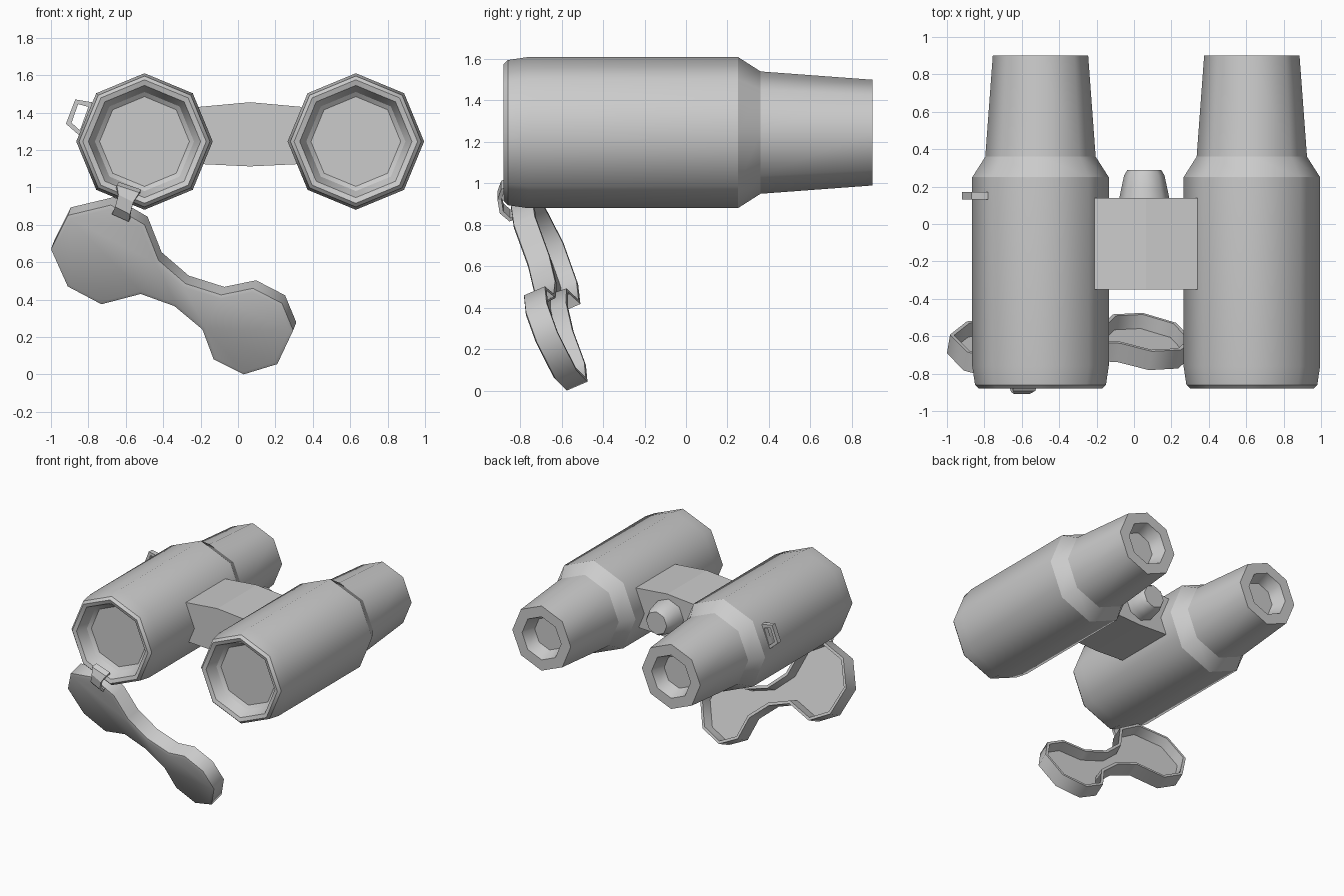
import bpy, bmesh, math
from mathutils import Vector

if "Cube" in bpy.data.objects:
    bpy.data.objects.remove(bpy.data.objects["Cube"], do_unlink=True)

grey = bpy.data.materials.new("plain grey")
grey.use_nodes = True
grey.diffuse_color = (0.6, 0.6, 0.6, 1)
grey.node_tree.nodes["Principled BSDF"].inputs["Base Color"].default_value = (0.6, 0.6, 0.6, 1)


def finish(name, bm, smooth=False, sharp_test=None):
    bmesh.ops.recalc_face_normals(bm, faces=bm.faces[:])
    for f in bm.faces:
        f.smooth = smooth
    if sharp_test:
        for e in bm.edges:
            e.smooth = not sharp_test(e)
    mesh = bpy.data.meshes.new(name)
    bm.to_mesh(mesh)
    bm.free()
    mesh.materials.append(grey)
    obj = bpy.data.objects.new(name, mesh)
    bpy.context.collection.objects.link(obj)
    return obj


def lathe(name, cx, cz, profile, sides=8):
    """Closed turned solid along y; profile is a list of (radius, y)."""
    bm = bmesh.new()
    rings = []
    for r, y in profile:
        angles = [math.tau * i / sides for i in range(sides)]
        rings.append([bm.verts.new((cx + r * math.cos(a), y, cz + r * math.sin(a))) for a in angles])
    for a, b in zip(rings, rings[1:]):
        for i in range(sides):
            j = (i + 1) % sides
            bm.faces.new((a[i], a[j], b[j], b[i]))
    bm.faces.new(rings[0])
    bm.faces.new(rings[-1])
    # step edges are crisp, lengthwise edges stay soft
    ring_edges = {frozenset((r[i], r[i - 1])) for r in rings for i in range(sides)}
    return finish(name, bm, True,
                  lambda e: frozenset(e.verts) in ring_edges and e.calc_face_angle(0) > 0.35)


def extrude_outline(bm, points, offset):
    """Prism from a flat outline; returns its two end faces."""
    near = [bm.verts.new(p) for p in points]
    far = [bm.verts.new(Vector(p) + Vector(offset)) for p in points]
    for i in range(len(near)):
        bm.faces.new((near[i - 1], near[i], far[i], far[i - 1]))
    ends = bm.faces.new(near), bm.faces.new(far)
    bmesh.ops.recalc_face_normals(bm, faces=bm.faces[:])
    return ends


# Barrels with recessed front lenses and hollow eyepieces
barrel = [(0.24, -0.77), (0.265, -0.79), (0.30, -0.87), (0.33, -0.88), (0.35, -0.86),
          (0.365, -0.76), (0.365, 0.25), (0.295, 0.36), (0.255, 0.90),
          (0.17, 0.90), (0.13, 0.80)]
for side, x in (("right", -0.5), ("left", 0.63)):
    lathe(side + "_barrel", x, 1.245, barrel)

# Arched bridge between the barrels
bm = bmesh.new()
bridge = [(-0.21, 1.43), (0.065, 1.455), (0.34, 1.43), (0.34, 1.125), (0.065, 1.112), (-0.21, 1.125)]
extrude_outline(bm, [(x, -0.35, z) for x, z in bridge], (0, 0.49, 0))
finish("bridge", bm)

# Focus knob
lathe("focus_knob", 0.055, 1.285, [(0.135, 0.13), (0.125, 0.18), (0.108, 0.26), (0.09, 0.29)])

# Strap loop on the right barrel
bm = bmesh.new()
outer = [(-0.92, 1.34), (-0.87, 1.47), (-0.78, 1.455), (-0.84, 1.27)]
inner = [(-0.89, 1.345), (-0.855, 1.445), (-0.80, 1.43), (-0.845, 1.305)]
front, back = [[[bm.verts.new((x, y, z)) for x, z in loop] for loop in (outer, inner)]
               for y in (0.13, 0.17)]
for i in range(4):
    for a, b in ((front[0], front[1]), (front[1], back[1]), (back[1], back[0]), (back[0], front[0])):
        bm.faces.new((a[i - 1], a[i], b[i], b[i - 1]))
finish("strap_loop", bm)

# Hanging lens cover: tilted two-lobed tray, open at the back
outline = [(-1.0, 0.67), (-0.91, 0.47), (-0.73, 0.375), (-0.52, 0.43), (-0.34, 0.365), (-0.19, 0.24),
           (-0.13, 0.08), (0.03, 0.0), (0.21, 0.055), (0.295, 0.235), (0.235, 0.38), (0.08, 0.46),
           (-0.09, 0.425), (-0.28, 0.485), (-0.425, 0.61), (-0.50, 0.80), (-0.68, 0.905), (-0.91, 0.85)]
normal = Vector((0.167, 1, 0.43)).normalized()
bm = bmesh.new()
face, open_face = extrude_outline(
    bm, [(x, -0.57 - 0.167 * x - 0.43 * z, z) for x, z in outline], normal * 0.11)
bmesh.ops.inset_region(bm, faces=[face], thickness=0.02, depth=0.008)
bmesh.ops.inset_region(bm, faces=[open_face], thickness=0.022)
bmesh.ops.inset_region(bm, faces=[open_face], thickness=0.006, depth=-0.08)
finish("lens_cover", bm, True, lambda e: e.calc_face_angle(0) > 0.9)

# Bent strap holding the cover to the barrel
bm = bmesh.new()
path = [(-0.58, -0.85, 1.0), (-0.59, -0.885, 0.985), (-0.60, -0.90, 0.94),
        (-0.615, -0.89, 0.88), (-0.625, -0.85, 0.845), (-0.625, -0.81, 0.86)]
width = [0.06, 0.06, 0.04, 0.04, 0.045, 0.045]
strip = [[bm.verts.new((x + s * w, y, z - s * 0.02)) for s in (-1, 1)]
         for (x, y, z), w in zip(path, width)]
for a, b in zip(strip, strip[1:]):
    bm.faces.new((a[0], a[1], b[1], b[0]))
strap = finish("cover_strap", bm)
thick = strap.modifiers.new("thickness", 'SOLIDIFY')
thick.thickness = 0.02
thick.offset = 0
